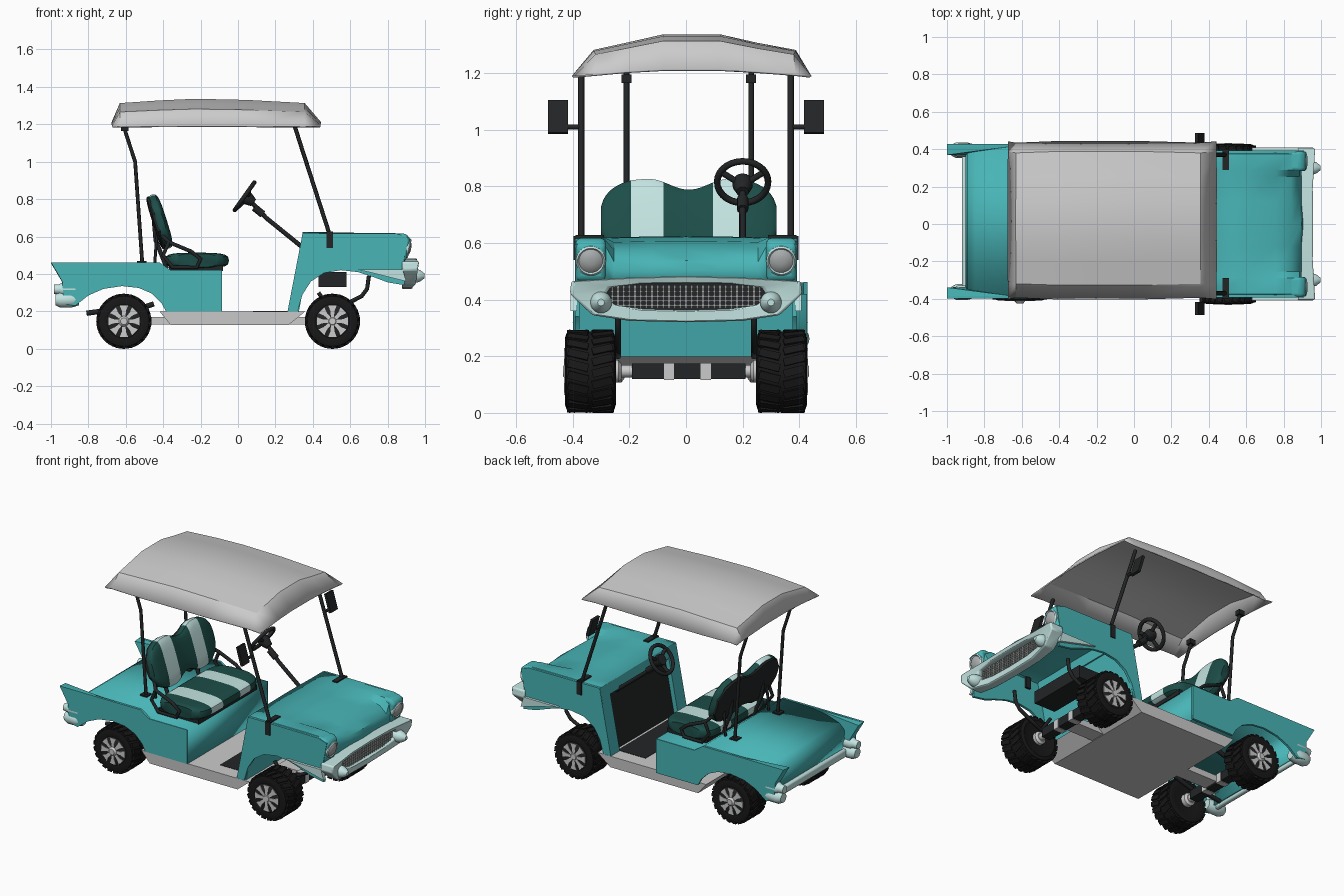
import bpy, bmesh
from math import pi, cos, sin, radians
from mathutils import Vector, Matrix

if "Cube" in bpy.data.objects:
    bpy.data.objects.remove(bpy.data.objects["Cube"])

COLS = dict(teal=(0.065, 0.46, 0.47), dark=(0.016, 0.018, 0.019), tyre=(0.009, 0.009, 0.009),
            green=(0.012, 0.075, 0.065), pale=(0.55, 0.78, 0.76), glass=(0.4, 0.42, 0.42))
MATS = {}
for k, c in COLS.items():
    MATS[k] = bpy.data.materials.new(k)
    MATS[k].diffuse_color = (*c, 1)
T, R = Matrix.Translation, Matrix.Rotation


def finish(name, bm, col):
    bmesh.ops.recalc_face_normals(bm, faces=bm.faces)
    me = bpy.data.meshes.new(name)
    bm.to_mesh(me)
    ob = bpy.data.objects.new(name, me)
    bpy.context.collection.objects.link(ob)
    if col:
        me.materials.append(MATS[col])
    return ob


def loft(name, rings, col, closed=True, wrap=False):
    bm = bmesh.new()
    vs = [[bm.verts.new(p) for p in r] for r in rings]
    n = len(rings[0])
    for a, b in list(zip(vs, vs[1:])) + ([(vs[-1], vs[0])] if wrap else []):
        for i in range(n if closed else n - 1):
            j = (i + 1) % n
            bm.faces.new((a[i], a[j], b[j], b[i]))
    if closed and not wrap:
        bm.faces.new(vs[0])
        bm.faces.new(vs[-1])
    return finish(name, bm, col)


def thicken(ob, t, off=-1):
    m = ob.modifiers.new('thickness', 'SOLIDIFY')
    m.thickness, m.offset = t, off
    return ob


def bevel(ob, w, seg=2):
    m = ob.modifiers.new('bevel', 'BEVEL')
    m.width, m.segments = w, seg
    return ob


def prism(name, pts, y0, y1, col):
    return loft(name, [[(x, y, z) for x, z in pts] for y in (y0, y1)], col)


def lathe(name, c, axis, prof, col, n=32):
    q = Vector((0, 0, 1)).rotation_difference(Vector(axis))
    rings = [[Vector(c) + q @ Vector((r * cos(2*pi*i/n), r * sin(2*pi*i/n), a)) for i in range(n)]
             for r, a in prof]
    return loft(name, rings, col)


def boxes(name, mats, col):
    bm = bmesh.new()
    for m in mats:
        bmesh.ops.create_cube(bm, size=1, matrix=m)
    return finish(name, bm, col)


def box(name, x, y, z, col):
    c = [(a + b) / 2 for a, b in (x, y, z)]
    return boxes(name, [T(c) @ Matrix.Diagonal((x[1]-x[0], y[1]-y[0], z[1]-z[0], 1))], col)


def tube(name, pts, r, col, cyclic=False):
    cu = bpy.data.curves.new(name, 'CURVE')
    cu.dimensions, cu.bevel_depth, cu.bevel_resolution, cu.use_fill_caps = '3D', r, 2, True
    sp = cu.splines.new('POLY')
    sp.points.add(len(pts) - 1)
    for p, co in zip(sp.points, pts):
        p.co = (*co, 1)
    sp.use_cyclic_u = cyclic
    if col:
        cu.materials.append(MATS[col])
    ob = bpy.data.objects.new(name, cu)
    bpy.context.collection.objects.link(ob)


# Wheels
for tag, x, yc, w in (('front', 0.505, 0.338, 1), ('rear', -0.61, 0.328, .9)):
    for s in (-1, 1):
        c = (x, s * yc, 0.147)
        ax = (0, s, 0)
        lathe(tag + '_tyre', c, ax, [(r, a * w) for r, a in (
            (.085, -.08), (.115, -.09), (.134, -.084), (.141, -.06), (.141, .06), (.134, .084), (.115, .09),
            (.088, .085), (.084, .04))], 'tyre', 40)
        lugs = [T(c) @ R(2*pi*(i + .5*(k > 0))/22, 4, 'Y') @ T((0, k * .043 * w, .14)) @ R(.25*k, 4, 'Z')
                @ Matrix.Diagonal((.028, .074 * w, .013, 1)) for i in range(22) for k in (-1, 1)]
        boxes(tag + '_tread', lugs, 'tyre')
        lathe(tag + '_rim_lip', c, ax, [(r, a * w) for r, a in (
            (.084, .05), (.09, .086), (.084, .09), (.079, .084), (.076, .05))][:3], 'dark')
        # Tapered spokes, wider towards the rim
        for i in range(8):
            m = T(c) @ R(2*pi*i/8, 4, 'Y')
            loft(tag + '_spoke', [[m @ Vector((u * h, s * w * v, z)) for u, v in
                                   ((-1, .07), (1, .07), (1, .05), (-1, .05))]
                                  for h, z in ((.009, .02), (.011, .055), (.022, .083))], None)
            loft(tag + '_spoke_face', [[m @ Vector((u * h, s * w * v, z)) for u, v in
                                        ((-1, .093), (1, .093), (1, .07), (-1, .07))]
                                       for h, z in ((.008, .02), (.011, .055), (.022, .083))], None)
        lathe(tag + '_hub', c, ax, [(.028, .04), (.028, .085), (.018, .096)], None, 16)
        lathe(tag + '_brake_drum', c, ax, [(.026, -.11), (.04, -.1), (.04, -.06)], None, 20)
    # Axles
    lathe(tag + '_axle', (x, 0, .147), (0, 1, 0), [(.022, -.27), (.022, .27)], None, 12)
    box(tag + '_axle_beam', (x-.03, x+.03), (-.19, .21), (.12, .175), 'dark')
    boxes(tag + '_axle_clamps', [T((x, y, .147)) @ Matrix.Diagonal((.066, .036, .06, 1)) for y in (-.06, .07)], None)

# Leaf springs
for s in (-1, 1):
    y = s * .24
    tube('front_spring', [(.43, y, .3), (.5, y, .2), (.6, y, .25), (.66, y, .28), (.69, y, .32), (.7, y, .39)], .011, 'dark')
    tube('rear_spring', [(-.81, y*.8, .19), (-.7, y*.8, .205), (-.6, y*.8, .19), (-.45, y*.8, .24)], .014, 'dark')
box('steering_box', (.43, .58), (-.2, .2), (.33, .41), 'dark')

# Floor pan with tapered ends
rings = [[(a, -w, z), (b, -w, z), (b, w, z), (a, w, z)]
         for a, b, w, z in ((-.36, .27, .39, .127), (-.42, .36, .393, .2))]
loft('floor_pan', rings, None)
box('frame_rail', (-.6, .5), (-.05, .05), (.13, .17), None)
box('floor_mat', (.08, .28), (-.3, .3), (.19, .202), 'dark')

# Rear body: one folded sheet plus side panels with wheel arches
prof = [(-.085, .2), (-.085, .42), (-.36, .42), (-.42, .46), (-.6, .459), (-.75, .45), (-.85, .428),
        (-.89, .4), (-.9, .34), (-.885, .25)]
thicken(loft('rear_deck', [[(x, y, z) for x, z in prof] for y in (-.395, .425)], 'teal', closed=False), .01)
side = [(-1, .462), (-.42, .462), (-.36, .42), (-.085, .42), (-.085, .2), (-.385, .2), (-.41, .245), (-.46, .295),
        (-.53, .325), (-.62, .335), (-.72, .32), (-.8, .285), (-.87, .23), (-.93, .24), (-.94, .36)]
fin = [(-1, .462), (-.66, .462), (-.66, .43), (-.87, .37), (-.88, .28), (-.93, .28), (-.94, .36)]
for s in (-1, 1):
    yo = .015 + s * .414
    prism('rear_side_panel', side, yo, yo - s * .014, 'teal')
    loft('tail_fin', [[(x, yo, z) for x, z in fin],
                      [(x, yo - s * (.06 if x < -.7 else .015), z - .004) for x, z in fin]], 'teal')
    # Tail lamps and rear bumper ends
    yc = yo - s * .035
    lathe('tail_lamp', (-.87, yc, .318), (-1, 0, 0), [(.036, 0), (.036, .07), (.027, .085), (.024, .115)], 'pale', 16)
    lathe('bumper_end', (-.85, yc, .262), (-1, 0, 0), [(.03, 0), (.042, .04), (.042, .1), (.03, .125)], 'pale', 16)
bevel(box('rear_bumper', (-.92, -.89), (-.37, .4), (.235, .285), 'pale'), .01)

# Front body: hood loft with raised fenders, side panels, cowl
rings = []
for x, zf, zh, dx in ((.345, .62, .62, 0), (.6, .62, .618, 0), (.76, .62, .603, 0), (.84, .618, .575, 0),
                      (.885, .6, .535, .01), (.895, .54, .5, .01), (.885, .45, .44, .01)):
    half = [(.39, zf - .02), (.375, zf), (.29, zf), (.255, zh), (.12, zh + .003)]
    rings.append([(x, -y, z) for y, z in half] + [(x + dx, 0, zh + .004)] + [(x, y, z) for y, z in half[::-1]])
thicken(loft('hood', rings, 'teal', closed=False), .01)
fender = [(.265, .2), (.345, .612), (.36, .618), (.85, .615), (.91, .595), (.885, .46), (.89, .34), (.8, .355), (.72, .385),
          (.64, .41), (.55, .42), (.46, .405), (.39, .36), (.345, .29), (.318, .2)]
pod = [(.72, .617), (.895, .617), (.922, .59), (.897, .465), (.72, .465)]
for s in (-1, 1):
    prism('front_fender', fender, s * .392, s * .376, 'teal')
    bevel(prism('headlight_pod', pod, s * .39, s * .283, 'teal'), .018, 3)
    ax = (.98, 0, -.2)
    lathe('headlight_rim', (.895, s * .336, .54), ax, [(.051, -.02), (.053, .018), (.047, .024), (.042, .018)], 'pale')
    lathe('headlight_lens', (.895, s * .336, .54), ax, [(.043, 0), (.042, .018), (.03, .027), (.012, .031)], 'glass')
    prism('cowl_post', [(.265, .2), (.345, .615), (.4, .615), (.32, .2)], s * .385, s * .3, 'teal')
    # Chrome trim sweeping along the fender
    prism('side_trim', [(.63, .425), (.88, .425), (.9, .36), (.84, .375), (.72, .405)], s * .408, s * .385, 'pale')
    # Bumper bullets
    lathe('bumper_bullet', (.9, s * .3, .39), (1, 0, 0), [(.038, 0), (.038, .05), (.03, .075), (.012, .098)], 'pale', 20)
prism('cowl_top', [(.333, .55), (.345, .618), (.41, .618), (.4, .55)], -.39, .39, 'teal')
prism('firewall', [(.31, .18), (.385, .58), (.397, .58), (.322, .18)], -.38, .38, 'teal')
prism('footwell_panel', [(.295, .2), (.365, .57), (.383, .57), (.308, .2)], -.3, .3, 'dark')

# Front bumper ring and grille
outer = [(0, .483), (.2, .478), (.405, .465), (.41, .42), (.33, .345), (.2, .325), (0, .32)]
inner = [(0, .458), (.15, .456), (.265, .445), (.285, .415), (.25, .38), (.15, .367), (0, .363)]


def loop(pts, f):
    return [(f(y, z), y, z) for y, z in pts] + [(f(y, z), -y, z) for y, z in pts[-2:0:-1]]


front = lambda y, z: .945 + .15 * (z - .4) + .015 * (y > .3)
bevel(loft('front_bumper', [loop(outer, lambda y, z: .875), loop(outer, front),
                            loop(inner, lambda y, z: front(y, z) - .005), loop(inner, lambda y, z: .89)],
           'pale', wrap=True), .008)
box('grille_back', (.89, .9), (-.285, .285), (.36, .46), 'dark')
bars = [T((.918, -.26 + i * .02, .41)) @ Matrix.Diagonal((.012, .006, .082, 1)) for i in range(27)]
bars += [T((.918, 0, .38 + i * .016)) @ Matrix.Diagonal((.01, .53, .004, 1)) for i in range(5)]
boxes('grille_bars', bars, 'glass')


# Seats: striped pads lofted across the width
def pad(name, y0, y1, half, c, axis, thick, col, shift=0):
    u = Vector((axis[0], 0, axis[1])).normalized()
    v = Vector((u.z, 0, -u.x))
    sp = lambda q: abs(q) ** .6 * (1 if q > 0 else -1)
    rings = []
    for y in [y0 + (y1 - y0) * i / 12 for i in range(13)]:
        h = half(abs(y - .01))
        t = thick * min(1, (h / .14) ** .6)
        ring = [u * h * sp(cos(pi*k/10)) + v * (t * sp(sin(pi*k/10)) + shift) for k in range(20)]
        rings.append([(c[0] + p.x, y, c[1] + p.z) for p in ring])
    loft(name, rings, col)


def back_half(a):
    if a < .14:
        return .112 + .02 * (1 - cos(pi * a / .14))
    return .03 + .122 * max(0, 1 - ((a - .14) / .172) ** 2.4) ** .5


def cushion_half(a):
    return .172 * max(.02, 1 - (a / .325) ** 8) ** .4


for y0, y1, col in ((-.3, -.195, 'green'), (-.195, -.08, 'pale'), (-.08, .095, 'green'),
                    (.095, .2, 'pale'), (.2, .32, 'green')):
    pad('backrest_stripe', y0, y1, back_half, (-.415, .68), (-.3, .95), .035, col)
    pad('cushion_stripe', y0, y1, cushion_half, (-.22, .472), (1, 0), .042, col)
pad('backrest_shell', -.3, .32, lambda a: back_half(a) * .98, (-.415, .68), (-.3, .95), .02, 'dark', -.022)
box('seat_tray', (-.37, -.08), (-.29, .31), (.415, .445), 'dark')
for s in (-1, 1):
    y = .01 + s * .325
    tube('hip_rail', [(-.42, y - s*.05, .62), (-.37, y, .57), (-.25, y, .52), (-.2, y, .48), (-.22, y, .435),
                      (-.35, y, .435), (-.4, y, .5), (-.37, y, .57)], .011, 'dark')
    tube('backrest_strut', [(-.45, .01 + s*.16, .7), (-.44, .01 + s*.16, .58), (-.38, .01 + s*.16, .43)], .012, 'dark')
    tube('seat_brace', [(-.43, .01 + s*.22, .66), (-.445, .01 + s*.22, .46)], .008, 'dark')

# Steering wheel and column
c, ax = Vector((.035, .2, .815)), Vector((.155, 0, -.11)).normalized()
up, yy = Vector((.11, 0, .155)).normalized(), Vector((0, 1, 0))
rim = [c + .09 * (cos(2*pi*i/28) * yy + sin(2*pi*i/28) * up) for i in range(28)]
tube('steering_rim', rim, .012, 'dark', True)
for a in (pi / 6, 5 * pi / 6, 3 * pi / 2):
    tube('steering_spoke', [c + ax * .02, c + .088 * (cos(a) * yy + sin(a) * up)], .011, 'dark')
lathe('steering_hub', c, ax, [(.034, -.005), (.036, .02), (.022, .06)], 'dark', 16)
tube('steering_column', [c + ax * .03, (.15, .2, .7), (.36, .2, .53)], .012, 'dark')
lathe('column_collar', (.11, .2, .737), (.77, 0, -.63), [(.02, -.03), (.02, .03)], 'dark', 12)

# Roof posts and mirrors
mirror = [(.326, 1.1), (.342, 1.104), (.376, .99), (.36, .985)]
for s in (-1, 1):
    y = s * .37
    tube('front_post', [(.3, y, 1.2), (.335, y, 1.09), (.49, y, .61)], .011, 'dark')
    box('post_foot', (.473, .507), (s*.38 - .018, s*.38 + .018), (.54, .625), 'dark')
    box('post_foot_plate', (.473, .507), (s*.34 - .05, s*.34 + .05), (.615, .628), 'dark')
    y = .01 + s * .22
    tube('rear_post', [(-.615, y, 1.2), (-.55, y, 1.0), (-.512, y, .46)], .01, 'dark')
    box('rear_post_cap', (-.625, -.585), (y-.018, y+.018), (1.165, 1.195), 'dark')
    box('rear_post_foot', (-.54, -.49), (y-.025, y+.025), (.455, .468), 'dark')
    tube('mirror_stem', [(.36, s*.37, 1.01), (.36, s*.43, 1.01)], .009, 'dark')
    prism('mirror', mirror, s * .416, s * .487, 'dark')

# Roof canopy
rings = []
for x, rise, inset in ((-.672, 0, 0), (-.63, .8, .008), (-.42, .91, 0), (-.23, .98, 0), (.05, .93, 0),
                       (.355, .8, .008), (.44, 0, 0)):
    row = []
    for yn, z, rim_z in ((-1, 1.187, 1.187), (-.82, 1.28, 1.193), (-.55, 1.305, 1.203), (-.24, 1.335, 1.21),
                         (.24, 1.335, 1.21), (.55, 1.305, 1.203), (.87, 1.28, 1.193), (1, 1.187, 1.187)):
        row.append((x, .02 + yn * (.42 - inset), rim_z + (z - rim_z) * rise))
    rings.append(row)
thicken(loft('roof', rings, None, closed=False), .008, 0)

# Smooth shading with sharp edges kept
bpy.ops.object.select_all(action='DESELECT')
for ob in bpy.context.collection.objects:
    if ob.type == 'MESH':
        ob.select_set(True)
        bpy.context.view_layer.objects.active = ob
bpy.ops.object.shade_smooth_by_angle(angle=radians(35))

for m in bpy.data.materials:
    if m.users and not m.is_grease_pencil:
        m.use_nodes = True
        m.node_tree.nodes["Principled BSDF"].inputs["Base Color"].default_value = m.diffuse_color
